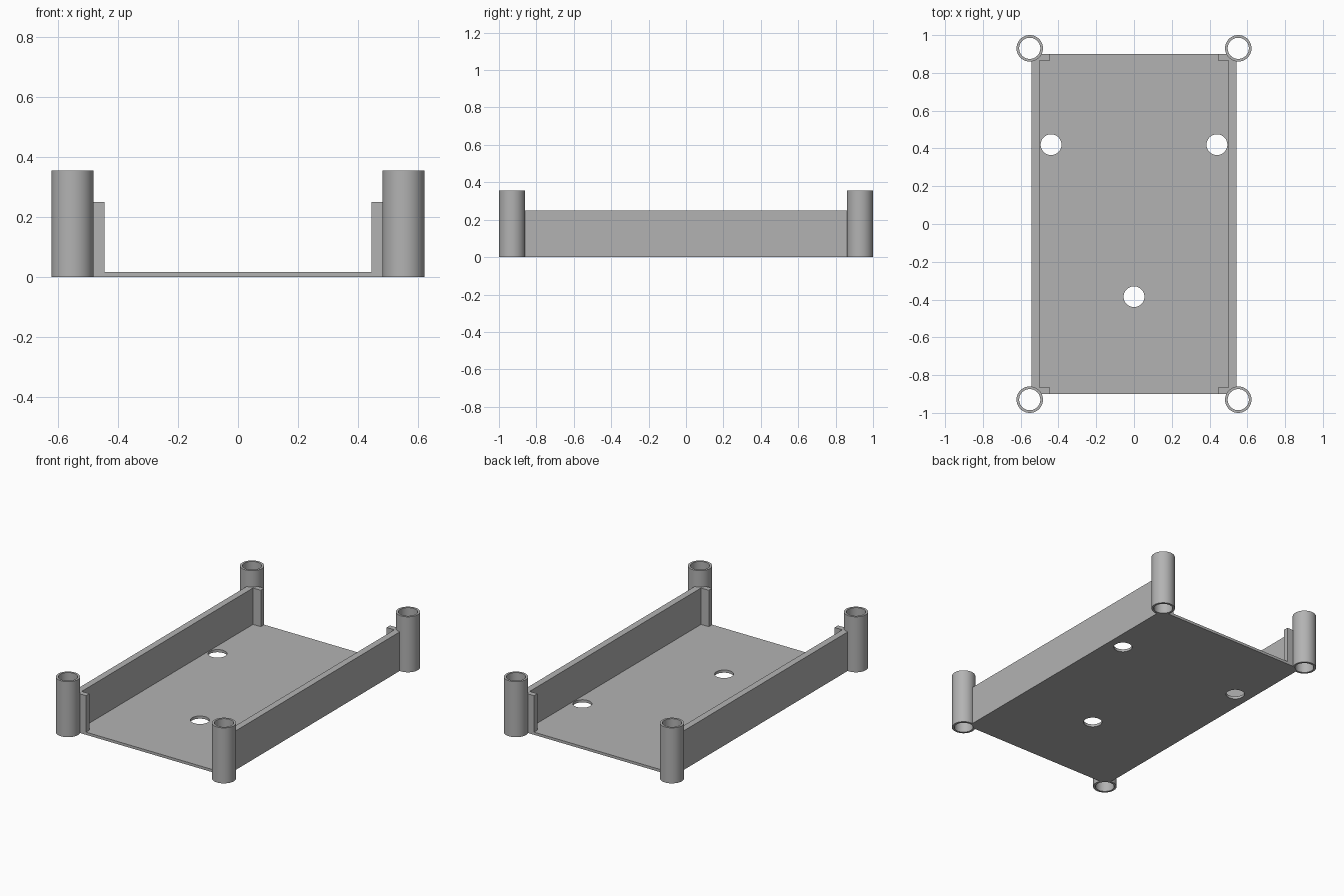
import bpy, bmesh, math

if "Cube" in bpy.data.objects:
    bpy.data.objects.remove(bpy.data.objects["Cube"], do_unlink=True)

POST_X, POST_Y, POST_H = 0.552, 0.93, 0.355
OUTER, INNER = 0.07, 0.056
HALF_W, HALF_L = 0.542, 0.90
FLOOR_T, WALL_H = 0.017, 0.25

grey = bpy.data.materials.new("light grey")
grey.use_nodes = True
colour = (0.45, 0.45, 0.45, 1)
grey.diffuse_color = colour
grey.node_tree.nodes["Principled BSDF"].inputs["Base Color"].default_value = colour


def add_object(name, bm):
    bmesh.ops.recalc_face_normals(bm, faces=bm.faces[:])
    mesh = bpy.data.meshes.new(name)
    bm.to_mesh(mesh)
    bm.free()
    mesh.materials.append(grey)
    obj = bpy.data.objects.new(name, mesh)
    bpy.context.collection.objects.link(obj)
    return obj


def prism(name, outline, z0, z1):
    """Extrude a flat outline from z0 up to z1."""
    bm = bmesh.new()
    face = bm.faces.new([bm.verts.new((x, y, z0)) for x, y in outline])
    up = bmesh.ops.extrude_face_region(bm, geom=[face])["geom"]
    bmesh.ops.translate(bm, vec=(0, 0, z1 - z0),
                        verts=[v for v in up if isinstance(v, bmesh.types.BMVert)])
    return add_object(name, bm)


def circle(x, y, r, n=64):
    return [(x + r * math.cos(math.tau * i / n), y + r * math.sin(math.tau * i / n))
            for i in range(n)]


def smooth(obj):
    bpy.ops.object.select_all(action="DESELECT")
    obj.select_set(True)
    bpy.context.view_layer.objects.active = obj
    bpy.ops.object.shade_smooth_by_angle(angle=math.radians(30))


def cut(obj, outlines):
    """Drill round holes straight down through an object."""
    for outline in outlines:
        cutter = prism("hole_cutter", outline, -0.5, 1)
        cutter.hide_render = True
        mod = obj.modifiers.new("hole", "BOOLEAN")
        mod.operation, mod.solver, mod.object = "DIFFERENCE", "EXACT", cutter
        bpy.ops.object.select_all(action="DESELECT")
        bpy.context.view_layer.objects.active = obj
        obj.select_set(True)
        bpy.ops.object.modifier_apply(modifier=mod.name)
        bpy.data.objects.remove(cutter, do_unlink=True)
    smooth(obj)


corners = [(sx, sy) for sx in (-1, 1) for sy in (-1, 1)]
# sockets end inside the post walls, so the posts stay hollow
sockets = [circle(sx * POST_X, sy * POST_Y, (OUTER + INNER) / 2) for sx, sy in corners]

# floor plate with three mounting holes
floor = prism("floor", [(-HALF_W, -HALF_L), (HALF_W, -HALF_L),
                        (HALF_W, HALF_L), (-HALF_W, HALF_L)], 0, FLOOR_T)
cut(floor, sockets + [circle(x, y, 0.055)
                      for x, y in ((-0.439, 0.42), (0.439, 0.42), (0, -0.385))])

# side walls with an inward lip at each end
half = [(HALF_W, HALF_L), (0.445, HALF_L), (0.445, 0.866), (0.5, 0.866)]
channel = half + [(x, -y) for x, y in reversed(half)]
for side, sx in (("left", 1), ("right", -1)):
    wall = prism(side + "_wall", [(sx * x, y) for x, y in channel], FLOOR_T, WALL_H)
    cut(wall, [s for s in sockets if s[0][0] * sx > 0])

# hollow corner posts, open at both ends
for sx, sy in corners:
    name = ("back_" if sy > 0 else "front_") + ("left" if sx > 0 else "right") + "_post"
    bm = bmesh.new()
    rings = [[bm.verts.new((x, y, z)) for x, y in circle(sx * POST_X, sy * POST_Y, r)]
             for r, z in ((OUTER, 0), (OUTER, POST_H), (INNER, POST_H), (INNER, 0))]
    for k, ring in enumerate(rings):
        nxt = rings[(k + 1) % len(rings)]
        for i in range(len(ring)):
            j = (i + 1) % len(ring)
            bm.faces.new((ring[i], ring[j], nxt[j], nxt[i]))
    smooth(add_object(name, bm))
